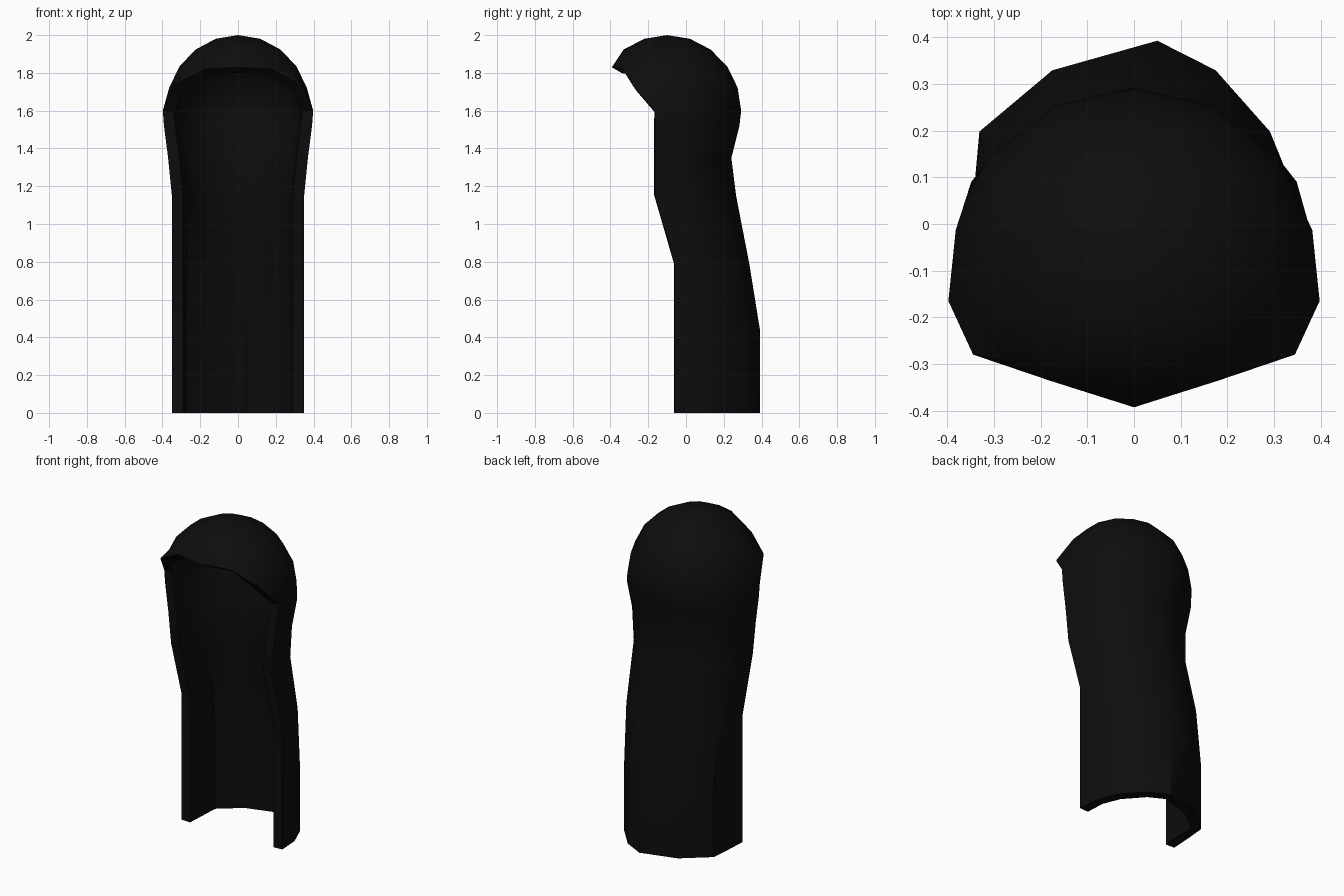
import bpy, bmesh
from math import sin, cos, pi, radians

cube = bpy.data.objects.get("Cube")
if cube:
    bpy.data.objects.remove(cube, do_unlink=True)

# Colour
black = bpy.data.materials.new("hair_black")
black.use_nodes = True
colour = (0.004, 0.004, 0.004, 1)
black.diffuse_color = colour
black.node_tree.nodes["Principled BSDF"].inputs["Base Color"].default_value = colour

COLS = 14                # columns around the head, 0 is the middle of the back
SIDE = 4                 # columns up to this one hang down past the face
RINGS = 5                # dome rings from crown to temples
CENTRE_Y, RADIUS, BASE_Z, RISE = -0.1, 0.392, 1.6, 0.4

# Fringe edge: column -> (x, y, z) on the +x side
FRINGE = {7: (0, -0.393, 1.83), 6: (0.18, -0.336, 1.82),
          5: (0.345, -0.28, 1.73), 4: (0.398, -0.165, 1.6)}
LAST_RING = {7: 3, 6: 3, 5: 4}

# Hanging length: z, half width, front y, back y, sideways drift
LENGTH = [(1.52, 0.392, -0.165, 0.283, 0), (1.35, 0.37, -0.165, 0.24, 0),
          (1.15, 0.35, -0.165, 0.265, 0.2), (0.79, 0.35, -0.06, 0.335, 0.6),
          (0.43, 0.35, -0.06, 0.393, 1), (0, 0.35, -0.06, 0.393, 1)]
SPREAD = [0, 0.5, 0.89, 0.98, 1]
DEPTH = [1, 0.86, 0.57, 0.29, 0]


def dome_point(k, side, ring):
    if k in FRINGE and ring == LAST_RING.get(k, RINGS):
        x, y, z = FRINGE[k]
        return side * x, y, z
    tilt, turn = ring * pi / 2 / RINGS, 2 * pi * k / COLS
    r = RADIUS * sin(tilt)
    return side * r * sin(turn), CENTRE_Y + r * cos(turn), BASE_Z + RISE * cos(tilt)


def length_point(k, side, row):
    z, half, front, back, drift = row
    x = side * half * SPREAD[k]
    if k == 0:
        x += 0.05 * drift
    elif k == 2:
        x -= 0.02 * drift
    return x, front + (back - front) * DEPTH[k], z


# Hair shell, column by column from the crown
bm = bmesh.new()
crown = bm.verts.new((0, CENTRE_Y, BASE_Z + RISE))
columns = []
for i in range(COLS):
    k, side = (i, 1) if i <= COLS // 2 else (COLS - i, -1)
    points = [dome_point(k, side, r) for r in range(1, LAST_RING.get(k, RINGS) + 1)]
    if k <= SIDE:
        points += [length_point(k, side, row) for row in LENGTH]
    columns.append([crown] + [bm.verts.new(p) for p in points])

for i, a in enumerate(columns):
    b = columns[(i + 1) % COLS]
    shared = min(len(a), len(b))
    bm.faces.new((a[0], a[1], b[1]))
    for r in range(1, shared - 1):
        bm.faces.new((a[r], a[r + 1], b[r + 1], b[r]))
    # One corner triangle where the fringe steps down
    if len(a) > shared:
        bm.faces.new((a[shared - 1], a[shared], b[shared - 1]))
    elif len(b) > shared:
        bm.faces.new((a[shared - 1], b[shared], b[shared - 1]))

bmesh.ops.recalc_face_normals(bm, faces=bm.faces)
if crown.link_faces[0].normal.z < 0:
    bmesh.ops.reverse_faces(bm, faces=bm.faces)
mesh = bpy.data.meshes.new("long_hair")
bm.to_mesh(mesh)
bm.free()
mesh.materials.append(black)
hair = bpy.data.objects.new("long_hair", mesh)
bpy.context.collection.objects.link(hair)
bpy.ops.object.select_all(action="DESELECT")
hair.select_set(True)
bpy.context.view_layer.objects.active = hair

# Inward thickness
shell = hair.modifiers.new("thickness", "SOLIDIFY")
shell.thickness = 0.06
shell.offset = -1
bpy.ops.object.modifier_apply(modifier=shell.name)
bpy.ops.object.shade_smooth_by_angle(angle=radians(40))
